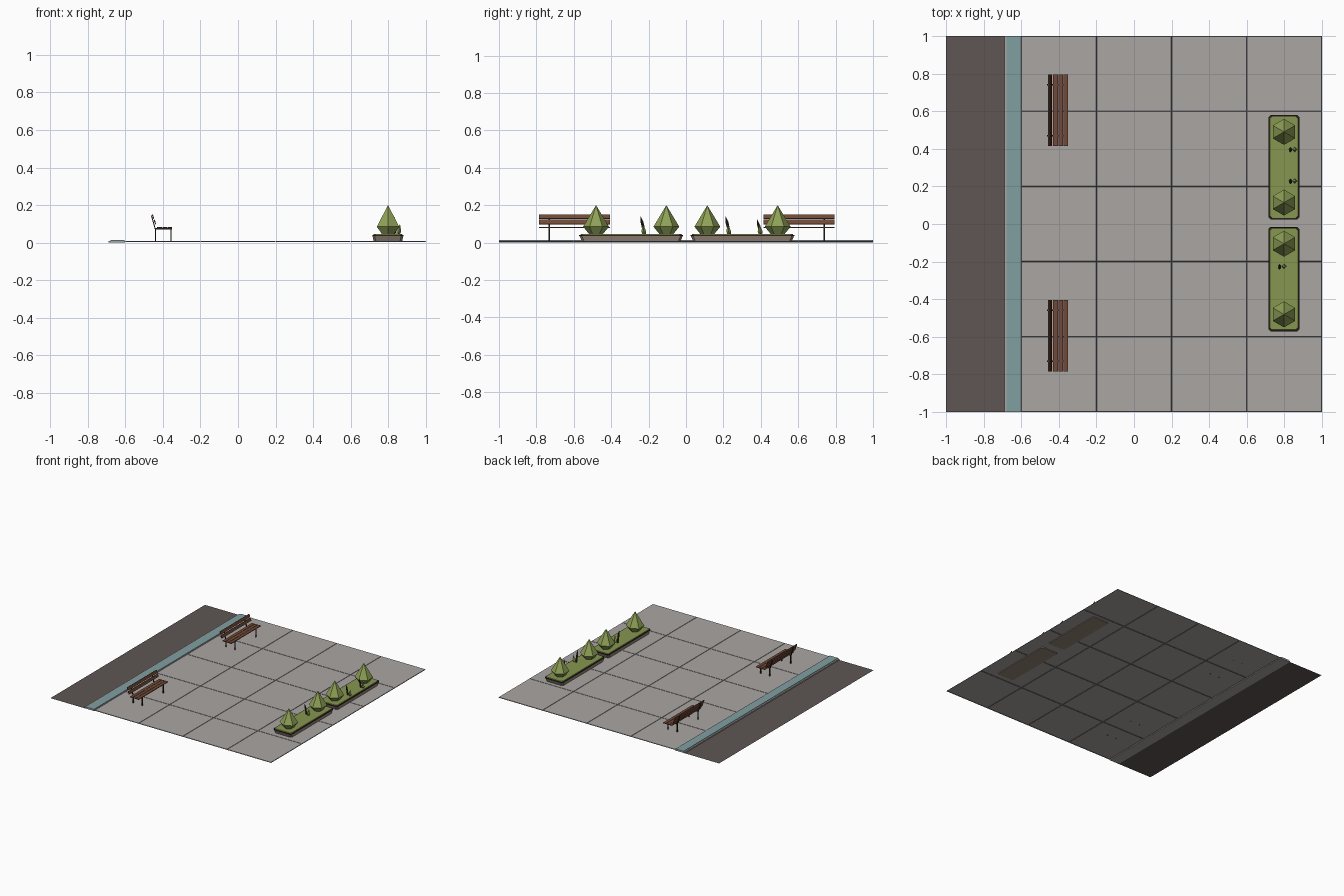
import bpy, bmesh, math
from mathutils import Vector, Matrix

if "Cube" in bpy.data.objects:
    bpy.data.objects.remove(bpy.data.objects["Cube"])

def mat(name, r, g, b):
    m = bpy.data.materials.new(name)
    lin = lambda c: (c / 255 / 12.92) if c < 10 else ((c / 255 + 0.055) / 1.055) ** 2.4
    m.diffuse_color = (lin(r), lin(g), lin(b), 1)
    m.use_nodes = True
    m.node_tree.nodes["Principled BSDF"].inputs["Base Color"].default_value = m.diffuse_color
    return m

PAVING = mat("paving grey", 170, 166, 164)
JOINT = mat("joint grey", 118, 116, 115)
ROAD = mat("asphalt", 94, 86, 84)
TEAL = mat("teal strip", 128, 160, 162)
WOOD = mat("bench wood", 112, 74, 56)
DARK = mat("dark metal", 44, 34, 29)
STONE = mat("planter stone", 150, 134, 120)
GRASS = mat("grass green", 134, 150, 80)
TREE = mat("shrub green", 142, 160, 86)

def finish(name, bm, *mats):
    me = bpy.data.meshes.new(name)
    bm.to_mesh(me)
    bm.free()
    for m in mats:
        me.materials.append(m)
    ob = bpy.data.objects.new(name, me)
    bpy.context.collection.objects.link(ob)
    return ob

def box(name, lo, hi, m, tilt=0):
    """Box between two corners, optionally tilted about y."""
    lo, hi = Vector(lo), Vector(hi)
    bm = bmesh.new()
    bmesh.ops.create_cube(bm, size=1)
    bmesh.ops.scale(bm, vec=hi - lo, verts=bm.verts)
    bmesh.ops.rotate(bm, cent=(0, 0, 0), matrix=Matrix.Rotation(tilt, 3, 'Y'), verts=bm.verts)
    bmesh.ops.translate(bm, vec=(lo + hi) / 2, verts=bm.verts)
    return finish(name, bm, m)

def lathe(name, rings, sides, at, m, turn=0, lean=(0, 0)):
    """Stack of (radius, z) rings; zero radius makes a point."""
    bm = bmesh.new()
    prev = None
    h = rings[-1][1] - rings[0][1]
    for r, z in rings:
        t = (z - rings[0][1]) / h
        c = Vector((at[0] + lean[0] * t, at[1] + lean[1] * t, z))
        ring = [bm.verts.new(c + Vector((math.cos(a), math.sin(a), 0)) * max(r, 1e-5))
                for a in [turn + 2 * math.pi * i / sides for i in range(sides)]]
        if prev is None:
            bm.faces.new(ring[::-1])
        else:
            for i in range(sides):
                j = (i + 1) % sides
                bm.faces.new((prev[i], prev[j], ring[j], ring[i]))
        prev = ring
    bm.faces.new(prev)
    bmesh.ops.remove_doubles(bm, verts=bm.verts, dist=1e-4)
    return finish(name, bm, m)

# Road sheet
bm = bmesh.new()
bm.faces.new([bm.verts.new(p) for p in ((-1, -1, 0), (-.69, -1, 0), (-.69, 1, 0), (-1, 1, 0))])
finish("road", bm, ROAD)

# Kerb with teal strip on top
box("kerb", (-.69, -1, 0), (-.60, 1, .010), PAVING)
box("teal_strip", (-.678, -1, .008), (-.605, 1, .014), TEAL)

# Paving slabs: 4 x 5 grid, each slab inset and raised from its joint
bm = bmesh.new()
bmesh.ops.create_grid(bm, x_segments=4, y_segments=5, size=1)
for v in bm.verts:
    v.co = (.2 + v.co.x * .8, v.co.y, .004)
slabs = list(bm.faces)
ring = bmesh.ops.inset_individual(bm, faces=slabs, thickness=.003)["faces"]
for f in ring:
    f.material_index = 1
for v in {v for f in slabs for v in f.verts}:
    v.co.z = .008
finish("paving", bm, PAVING, JOINT)

# Benches
for n, cy in enumerate((.605, -.595)):
    y0, y1 = cy - .19, cy + .19
    for i in range(3):
        x = -.43 + i * .0275
        box(f"seat_slat_{n}_{i}", (x, y0, .077), (x + .025, y1, .083), WOOD)
    for i, (x, z) in enumerate(((-.442, .110), (-.452, .139))):
        box(f"back_slat_{n}_{i}", (x - .003, y0, z - .012), (x + .003, y1, z + .012), WOOD,
            -math.radians(18))
    for s in (-.135, .135):
        y = cy + s
        for x in (-.438, -.356):
            box("bench_leg", (x - .003, y - .004, .006), (x + .003, y + .004, .077), DARK)
        box("seat_bearer", (-.438, y - .004, .071), (-.352, y + .004, .077), DARK)
        box("back_upright", (-.453, y - .004, .072), (-.448, y + .004, .146), DARK,
            -math.radians(16))

def slab(bm, cy, hx, hy, z, cut=.012):
    """Ring of eight points: rectangle with cut corners."""
    pts = []
    for sx, sy in ((1, -1), (1, 1), (-1, 1), (-1, -1)):
        a = (sx * hx, sy * (hy - cut))
        b = (sx * (hx - cut), sy * hy)
        pts += [a, b] if sx * sy > 0 else [b, a]
    return [bm.verts.new((.7975 + x, cy + y, z)) for x, y in pts]

def tub(name, cy, levels, m):
    bm = bmesh.new()
    prev = None
    for hx, hy, z in levels:
        ring = slab(bm, cy, hx, hy, z)
        if prev:
            for i in range(8):
                j = (i + 1) % 8
                bm.faces.new((prev[i], prev[j], ring[j], ring[i]))
        else:
            bm.faces.new(ring[::-1])
        prev = ring
    bm.faces.new(prev)
    finish(name, bm, m)

# Planters: stone tub, dark rim, grass bed, shrubs
for cy in (.302, -.293):
    tub("planter_tub", cy, ((.075, .262, .003), (.082, .276, .036)), STONE)
    tub("planter_rim", cy, ((.083, .278, .035), (.083, .278, .042)), DARK)
    tub("planter_grass", cy, ((.078, .272, .040), (.075, .269, .046)), GRASS)
    for s in (-.188, .188):
        lathe("shrub", ((.034, .042), (.069, .085), (0, .20)), 6, (.798, cy + s), TREE,
              math.pi / 2)

# Small twigs with a green leaf at the base
for x, y, h in ((.832, .39, .125), (.832, .222, .14), (.775, -.232, .14)):
    lathe("twig", ((.007, .042), (.008, h - .03), (0, h)), 4, (x, y + .012), DARK, 0, (0, -.022))
    lathe("leaf", ((.008, .042), (.013, .06), (0, .10)), 4, (x + .02, y + .008), GRASS, 0,
          (.01, -.006))
